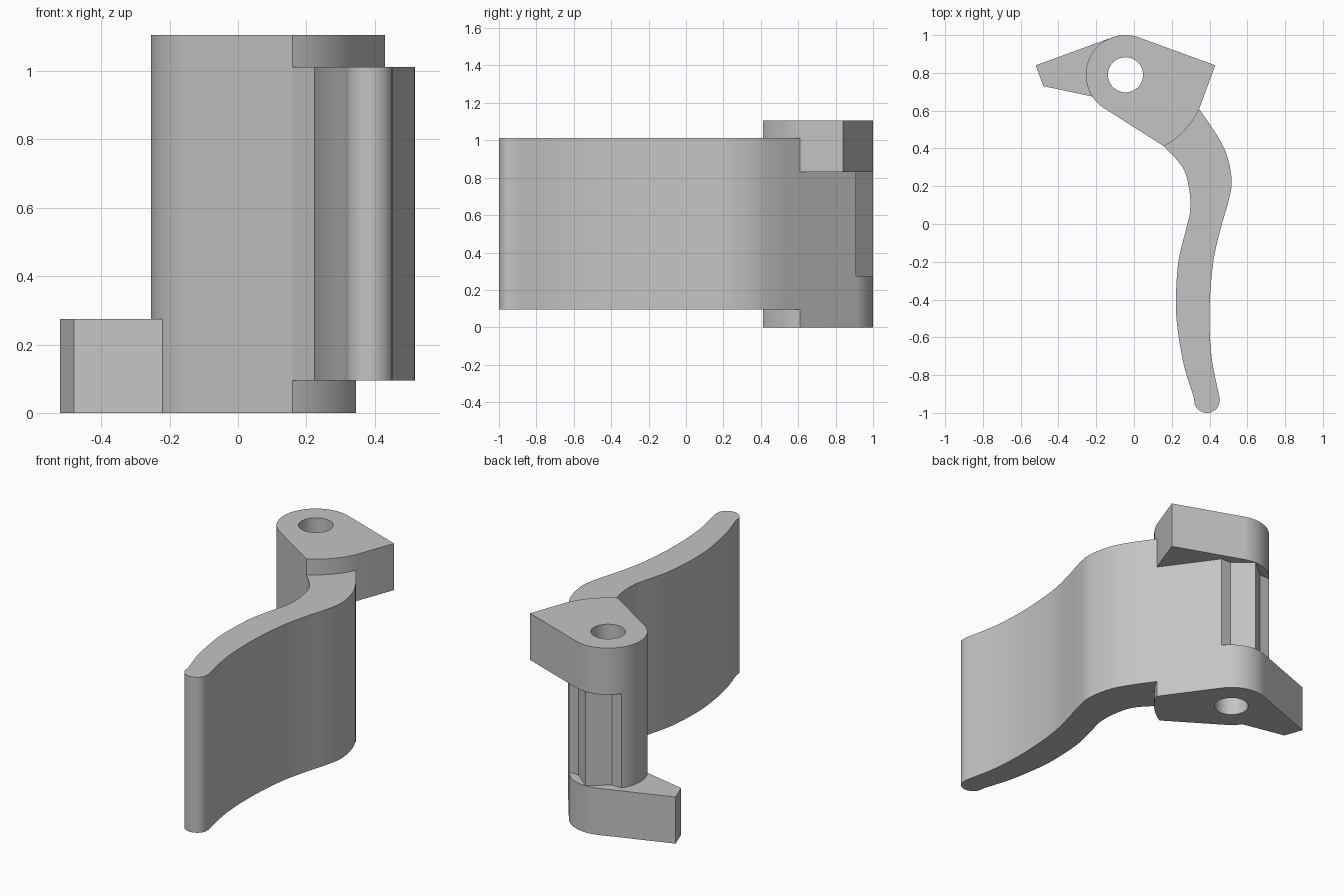
import bpy, bmesh, math
from mathutils import Vector

cube = bpy.data.objects.get("Cube")
if cube:
    bpy.data.objects.remove(cube, do_unlink=True)

grey = bpy.data.materials.new("plain grey")
grey.use_nodes = True
colour = (0.55, 0.55, 0.55, 1)
grey.diffuse_color = colour
grey.node_tree.nodes["Principled BSDF"].inputs["Base Color"].default_value = colour

HUB = Vector((-0.045, 0.79))
HUB_R, HOLE_R, REACH = 0.21, 0.093, 0.43
HEIGHT = 1.105
LOW, HIGH = 0.275, 0.83


def polar(radius, degrees, centre=HUB):
    a = math.radians(degrees)
    return centre + radius * Vector((math.cos(a), math.sin(a)))


def arc(radius, start, end, steps, centre=HUB):
    return [polar(radius, start + (end - start) * i / steps, centre) for i in range(steps + 1)]


def smooth_path(points, steps=6):
    """Catmull-Rom curve through the points."""
    p = [Vector(q) for q in points]
    p = [2 * p[0] - p[1]] + p + [2 * p[-1] - p[-2]]
    path = []
    for a, b, c, d in zip(p, p[1:], p[2:], p[3:]):
        for i in range(steps):
            t = i / steps
            path.append(0.5 * (2 * b + (c - a) * t + (2 * a - 5 * b + 4 * c - d) * t ** 2
                               + (3 * b - a - 3 * c + d) * t ** 3))
    return path + [p[-2]]


def prism(name, outline, bottom, top):
    bm = bmesh.new()
    base = bm.faces.new([bm.verts.new((x, y, bottom)) for x, y in outline])
    side = bmesh.ops.extrude_face_region(bm, geom=[base])["geom"]
    bmesh.ops.translate(bm, vec=(0, 0, top - bottom),
                        verts=[v for v in side if isinstance(v, bmesh.types.BMVert)])
    bmesh.ops.recalc_face_normals(bm, faces=bm.faces)
    mesh = bpy.data.meshes.new(name)
    bm.to_mesh(mesh)
    bm.free()
    mesh.materials.append(grey)
    obj = bpy.data.objects.new(name, mesh)
    bpy.context.collection.objects.link(obj)
    return obj


def activate(obj):
    bpy.ops.object.select_all(action="DESELECT")
    obj.select_set(True)
    bpy.context.view_layer.objects.active = obj


def combine(obj, other, operation):
    activate(obj)
    mod = obj.modifiers.new("combine", "BOOLEAN")
    mod.solver, mod.operation, mod.object = "EXACT", operation, other
    bpy.ops.object.modifier_apply(modifier=mod.name)
    bpy.data.objects.remove(other, do_unlink=True)


# Pivot body: round hub tapering out to the curved root of the blade
spread = math.degrees(math.acos(HUB_R / REACH))
root_a, root_b = -61.7, -25
outline = arc(HUB_R, root_b + spread, root_a - spread + 360, 64) + arc(REACH, root_a, root_b, 16)
body = prism("pivot_body", outline, 0, HEIGHT)

# Two recesses at the back leave a pointed rib between the end collars
for side in (1, -1):
    notch = [HUB + Vector((side * x, y)) for x, y in
             ((0.108, 0.12), (0, 0.21), (0, 0.3), (0.3, 0.3), (0.3, 0.12))]
    combine(body, prism("recess_cutter", notch, LOW, HIGH), "DIFFERENCE")

# Upper and lower stop lobes, tangent to the hub
upper = [(0.43, 0.84), polar(HUB_R, 69.9), HUB, polar(REACH, root_b)]
lower = [(-0.52, 0.84), (-0.48, 0.73), (-0.15, 0.66), HUB, polar(HUB_R, 110.1)]
combine(body, prism("upper_lobe", upper, HIGH, HEIGHT), "UNION")
combine(body, prism("lower_lobe", lower, 0, LOW), "UNION")

# Pin hole through the whole hub
hole = arc(HOLE_R, 0, 360, 48)[:-1]
combine(body, prism("hole_cutter", hole, -0.1, HEIGHT + 0.1), "DIFFERENCE")

# Curved lever blade with a rounded tip
outer = smooth_path([polar(REACH, root_b), (0.43, 0.485), (0.49, 0.37), (0.517, 0.23),
                     (0.5, 0.12), (0.46, -0.02), (0.42, -0.2), (0.4, -0.45),
                     (0.41, -0.7), (0.453, -0.92)])
tip = arc(0.069, -10, -170, 16, Vector((0.386, -0.931)))
inner = smooth_path([(0.317, -0.92), (0.265, -0.75), (0.23, -0.55), (0.222, -0.4),
                     (0.235, -0.2), (0.275, -0.03), (0.296, 0.06), (0.294, 0.17),
                     (0.26, 0.295), polar(REACH, root_a)])
blade = prism("lever_blade", outer + tip[1:-1] + inner, 0.095, 1.012)

for obj in (body, blade):
    activate(obj)
    bpy.ops.object.shade_smooth_by_angle(angle=math.radians(25))
